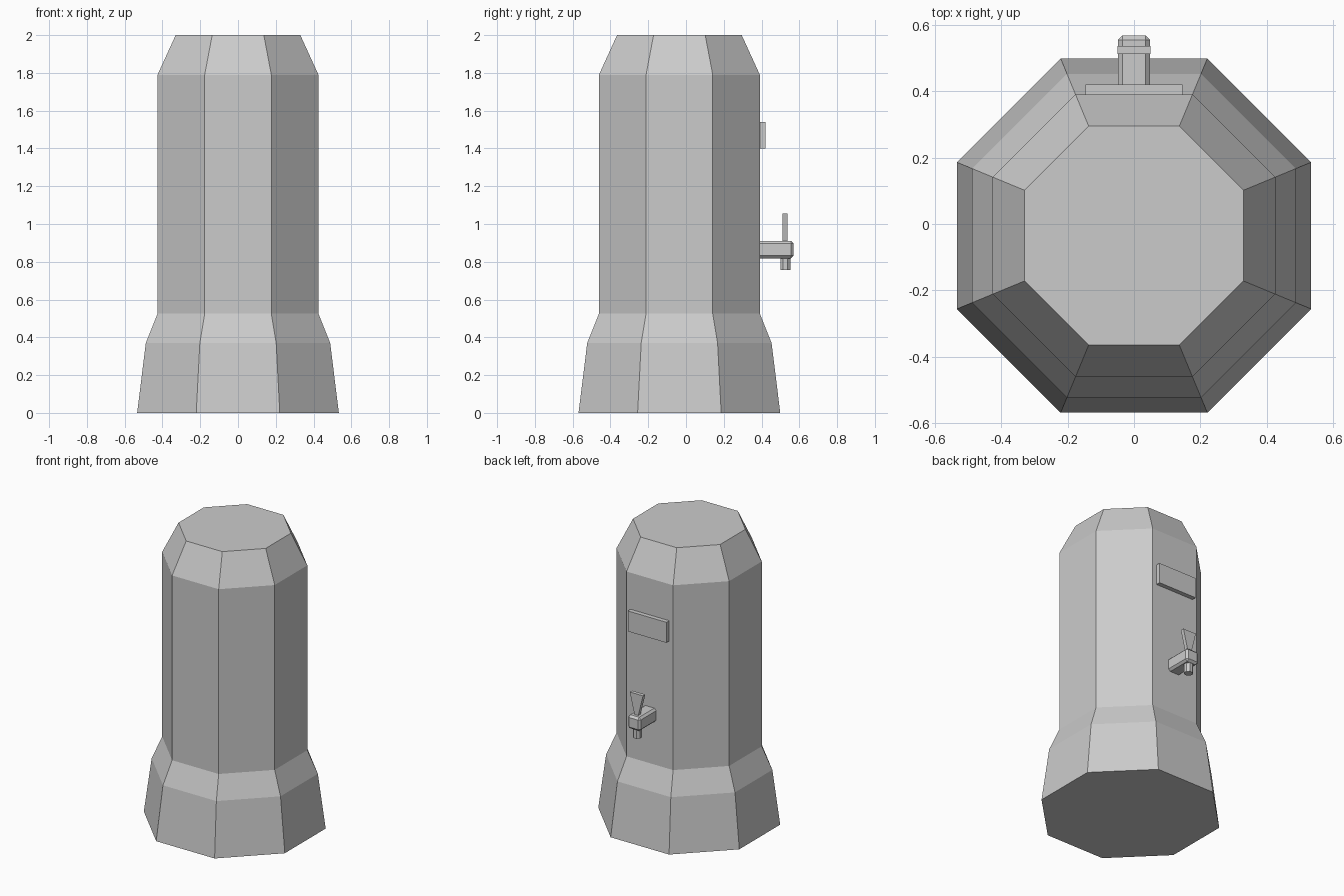
import bpy, bmesh
from math import cos, sin, pi

if "Cube" in bpy.data.objects:
    bpy.data.objects.remove(bpy.data.objects["Cube"])

CY = -0.035   # body axis in y
WALL = CY + 0.426


def make(name, bm):
    bmesh.ops.recalc_face_normals(bm, faces=bm.faces)
    me = bpy.data.meshes.new(name)
    bm.to_mesh(me)
    bm.free()
    ob = bpy.data.objects.new(name, me)
    bpy.context.collection.objects.link(ob)
    return ob


def octagon_stack(name, cy, profile):
    """Stack of octagon rings, profile = (flat-to-centre distance, z)."""
    bm = bmesh.new()
    rings = []
    for a, z in profile:
        r = a / cos(pi / 8)
        rings.append([bm.verts.new((r * cos(pi / 8 + i * pi / 4),
                                    cy + r * sin(pi / 8 + i * pi / 4), z))
                      for i in range(8)])
    for lo, hi in zip(rings, rings[1:]):
        for i in range(8):
            j = (i + 1) % 8
            bm.faces.new((lo[i], lo[j], hi[j], hi[i]))
    bm.faces.new(rings[0])
    bm.faces.new(rings[-1])
    return make(name, bm)


def block(name, hw_bottom, hw_top, y0, y1, z0, z1):
    """Box centred on x, optionally tapered in width towards the top."""
    bm = bmesh.new()
    bmesh.ops.create_cube(bm, size=2)
    for v in bm.verts:
        x, y, z = v.co
        v.co = (x * (hw_top if z > 0 else hw_bottom),
                y1 if y > 0 else y0, z1 if z > 0 else z0)
    return make(name, bm)


# Main octagonal post with flared base and chamfered top
octagon_stack("post", CY, [(0.534, 0), (0.488, 0.37), (0.426, 0.525),
                           (0.426, 1.79), (0.33, 2.0)])

# Plate on the back wall
block("plate", 0.146, 0.146, WALL, 0.421, 1.40, 1.54)

# Tap: bevelled arm, spout and fan-shaped handle
arm = block("tap_arm", 0.048, 0.048, WALL - 0.03, 0.569, 0.818, 0.911)
bev = arm.modifiers.new("Bevel", 'BEVEL')
bev.width = 0.014
bev.segments = 1
octagon_stack("tap_spout", 0.526, [(0.027, 0.757), (0.027, 0.83)])
block("tap_handle", 0.012, 0.05, 0.512, 0.537, 0.90, 1.055)
